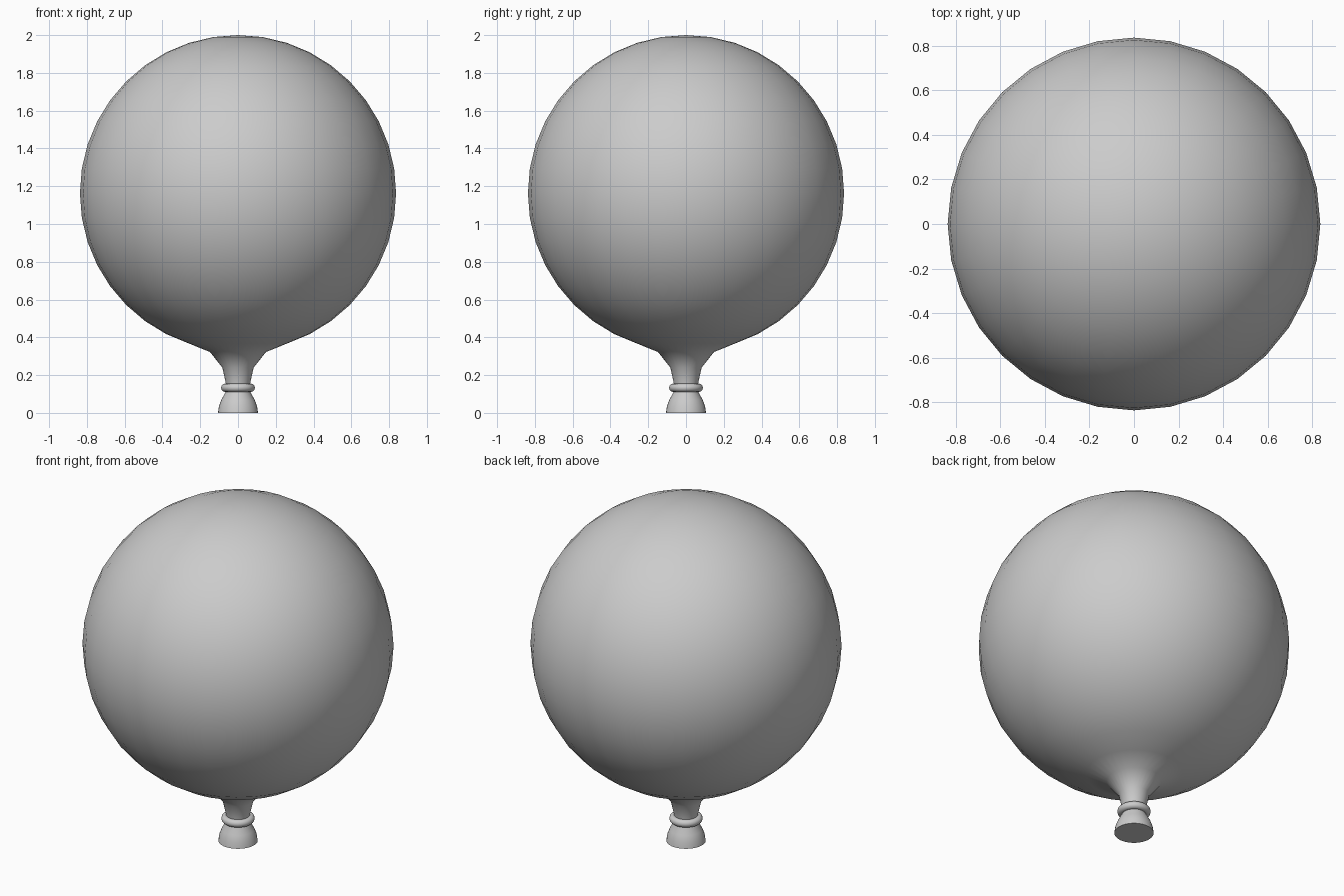
import bpy, bmesh, math

if "Cube" in bpy.data.objects:
    bpy.data.objects.remove(bpy.data.objects["Cube"])

SIDES = 32
mat = bpy.data.materials.new("balloon grey")
mat.diffuse_color = (0.6, 0.6, 0.6, 1)
mat.use_nodes = True
mat.node_tree.nodes["Principled BSDF"].inputs["Base Color"].default_value = mat.diffuse_color


def lathe(name, profile, closed=False):
    """Spin (radius, z) points around z; radius 0 makes a pole."""
    bm = bmesh.new()
    rings = []
    for r, z in profile:
        if r == 0:
            rings.append([bm.verts.new((0, 0, z))] * SIDES)
        else:
            rings.append([bm.verts.new((r * math.cos(2 * math.pi * i / SIDES),
                                        r * math.sin(2 * math.pi * i / SIDES), z))
                          for i in range(SIDES)])
    pairs = list(zip(rings, rings[1:]))
    if closed:
        pairs.append((rings[-1], rings[0]))
    for a, b in pairs:
        for i in range(SIDES):
            j = (i + 1) % SIDES
            bm.faces.new(list(dict.fromkeys((a[i], a[j], b[j], b[i]))))
    bmesh.ops.recalc_face_normals(bm, faces=bm.faces)
    me = bpy.data.meshes.new(name)
    bm.to_mesh(me)
    bm.free()
    me.materials.append(mat)
    ob = bpy.data.objects.new(name, me)
    bpy.context.collection.objects.link(ob)
    bpy.ops.object.select_all(action='DESELECT')
    ob.select_set(True)
    bpy.context.view_layer.objects.active = ob
    bpy.ops.object.shade_smooth_by_angle(angle=math.radians(60))
    return ob


# Inflated body: sphere rings in 9 degree steps, drawn out into a neck
R, CZ = 0.837, 1.163
neck = [(0, 0.13), (0.06, 0.13), (0.066, 0.165), (0.083, 0.24), (0.148, 0.322)]
ball = [(R * math.sin(math.radians(a)), CZ - R * math.cos(math.radians(a)))
        for a in range(18, 180, 9)]
lathe("balloon_body", neck + ball + [(0, CZ + R)])

# Rolled knot ring
lathe("knot_ring", [(0.068 + 0.022 * math.cos(math.pi * k / 6),
                     0.133 + 0.022 * math.sin(math.pi * k / 6)) for k in range(12)],
      closed=True)

# Flared tail below the knot
lathe("tail", [(0, 0), (0.106, 0), (0.101, 0.035), (0.088, 0.07),
               (0.066, 0.11), (0.06, 0.13), (0, 0.13)])
